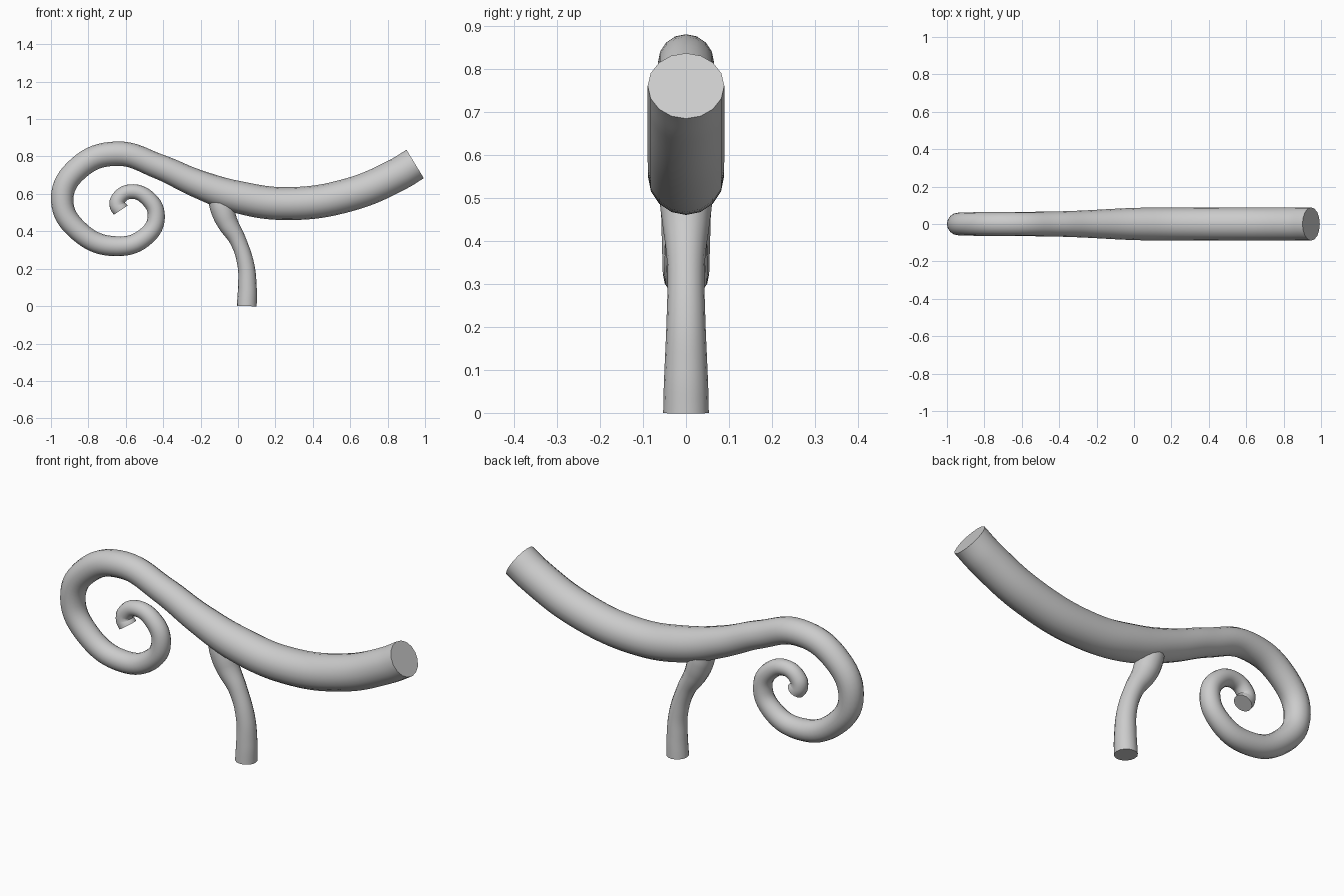
import bpy
import math

if "Cube" in bpy.data.objects:
    bpy.data.objects.remove(bpy.data.objects["Cube"], do_unlink=True)

# Single plain grey
grey = bpy.data.materials.new("plain grey")
grey.use_nodes = True
grey.diffuse_color = (0.6, 0.6, 0.6, 1)
grey.node_tree.nodes["Principled BSDF"].inputs["Base Color"].default_value = (0.6, 0.6, 0.6, 1)


def tapered_tube(name, path):
    """Sweep a round section along (x, z, radius) points in the y = 0 plane."""
    curve = bpy.data.curves.new(name, "CURVE")
    curve.dimensions = "3D"
    curve.bevel_depth = 1.0
    curve.bevel_resolution = 6
    curve.resolution_u = 8
    curve.use_fill_caps = True
    spline = curve.splines.new("BEZIER")
    spline.radius_interpolation = "CARDINAL"
    spline.bezier_points.add(len(path) - 1)
    for point, (x, z, radius) in zip(spline.bezier_points, path):
        point.co = (x, 0, z)
        point.radius = radius
        point.handle_left_type = point.handle_right_type = "AUTO"
    obj = bpy.data.objects.new(name, curve)
    bpy.context.collection.objects.link(obj)
    bpy.ops.object.select_all(action="DESELECT")
    obj.select_set(True)
    bpy.context.view_layer.objects.active = obj
    bpy.ops.object.convert(target="MESH")
    obj = bpy.context.object
    obj.data.materials.clear()
    obj.data.materials.append(grey)
    bpy.ops.object.shade_smooth_by_angle(angle=math.radians(40))
    return obj


# Main stem, from the thick cut end to the tip of the curl
tapered_tube("curled_stem", [
    (0.947, 0.76, 0.089), (0.86, 0.707, 0.089), (0.60, 0.597, 0.089),
    (0.27, 0.548, 0.088), (0.0, 0.583, 0.086), (-0.22, 0.656, 0.075),
    (-0.42, 0.745, 0.067), (-0.65, 0.815, 0.065), (-0.85, 0.74, 0.063),
    (-0.94, 0.57, 0.06), (-0.85, 0.4, 0.056), (-0.65, 0.32, 0.053),
    (-0.49, 0.375, 0.049), (-0.437, 0.48, 0.046), (-0.48, 0.574, 0.043),
    (-0.575, 0.612, 0.039), (-0.638, 0.575, 0.04), (-0.645, 0.54, 0.042),
    (-0.627, 0.513, 0.044),
])

# Short branch, from its cut foot up into the stem
tapered_tube("lower_branch", [
    (0.047, 0.0, 0.053), (0.05, 0.1, 0.05), (0.042, 0.22, 0.045),
    (0.0, 0.35, 0.044), (-0.058, 0.45, 0.056), (-0.085, 0.52, 0.062),
    (-0.105, 0.58, 0.058),
])
